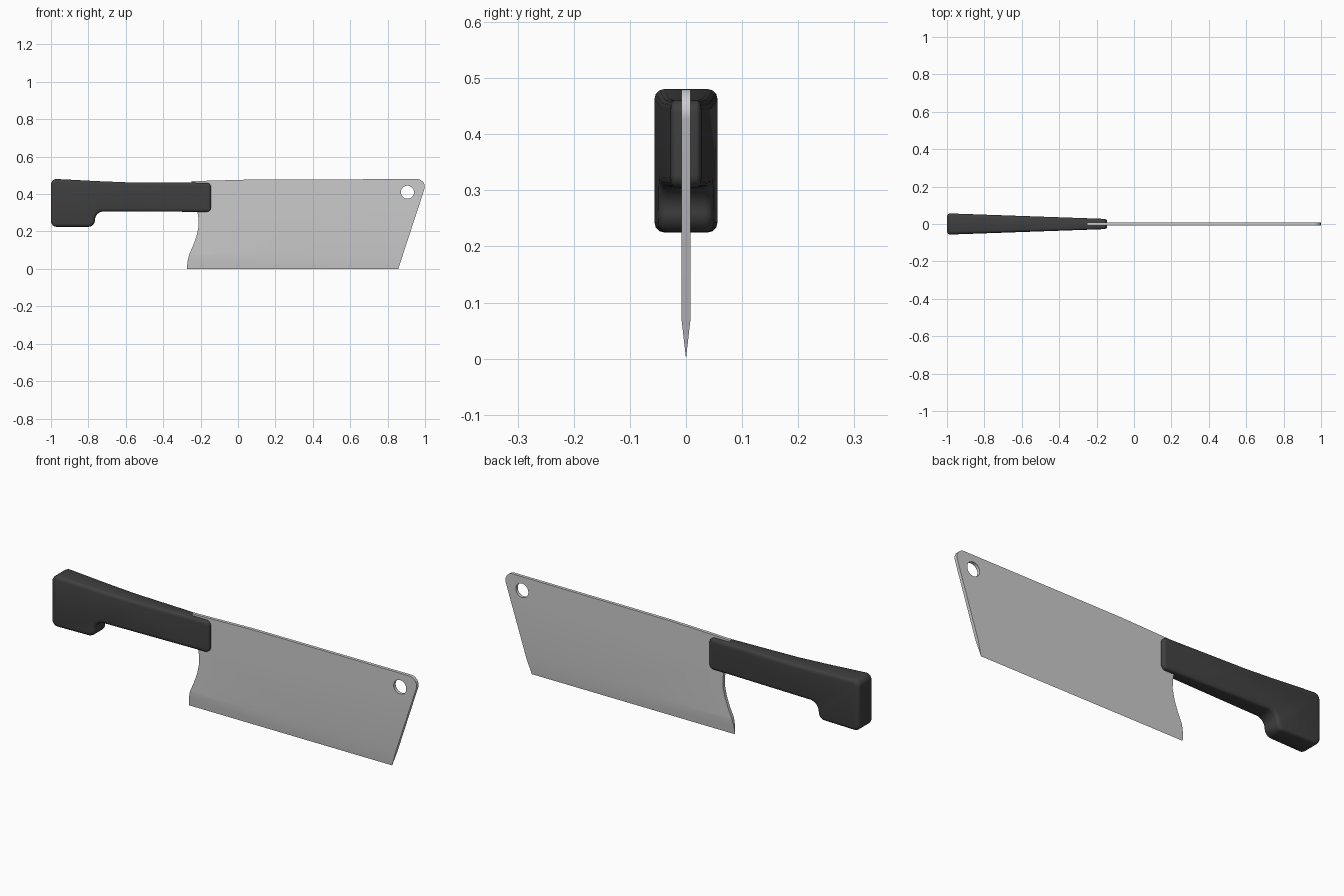
import bpy, bmesh, math
from mathutils import Vector, Matrix

if "Cube" in bpy.data.objects:
    bpy.data.objects.remove(bpy.data.objects["Cube"])


def rounded(corners, steps=6):
    """Outline from (x, z, radius) corners; radius 0 keeps a plain point."""
    out, n = [], len(corners)
    for i, (x, z, r) in enumerate(corners):
        p = Vector((x, z))
        if r == 0:
            out.append(p)
            continue
        a = (Vector(corners[i - 1][:2]) - p).normalized()
        b = (Vector(corners[(i + 1) % n][:2]) - p).normalized()
        half = a.angle(b) / 2
        centre = p + (a + b).normalized() * (r / math.sin(half))
        start = p + a * (r / math.tan(half)) - centre
        end = p + b * (r / math.tan(half)) - centre
        for k in range(steps + 1):
            out.append(centre + start.lerp(end, k / steps).normalized() * r)
    return out


def finish(name, bm, angle):
    bmesh.ops.recalc_face_normals(bm, faces=bm.faces)
    mesh = bpy.data.meshes.new(name)
    bm.to_mesh(mesh)
    bm.free()
    obj = bpy.data.objects.new(name, mesh)
    bpy.context.collection.objects.link(obj)
    bpy.ops.object.select_all(action='DESELECT')
    obj.select_set(True)
    bpy.context.view_layer.objects.active = obj
    bpy.ops.object.shade_smooth_by_angle(angle=math.radians(angle))
    return obj


# Blade: filled outline with a hanging hole, ground to an edge at the bottom
HALF, GRIND = 0.008, 0.07
outline = rounded([
    (-0.273, 0, 0), (0.857, 0, 0), (1.014, 0.48, 0.04), (0.08, 0.478, 0),
    (-0.25, 0.469, 0), (-0.218, 0.31, 0), (-0.211, 0.27, 0), (-0.21, 0.23, 0),
    (-0.222, 0.175, 0), (-0.24, 0.125, 0), (-0.26, 0.08, 0), (-0.27, 0.04, 0)])
hole = [Vector((0.906 + 0.035 * math.cos(t * math.tau / 32),
                0.41 + 0.035 * math.sin(t * math.tau / 32))) for t in range(32)]
curve = bpy.data.curves.new("blade_outline", 'CURVE')
curve.dimensions = '2D'
curve.fill_mode = 'BOTH'
curve.extrude = HALF
for loop in (outline, hole):
    spline = curve.splines.new('POLY')
    spline.points.add(len(loop) - 1)
    for pt, co in zip(spline.points, loop):
        pt.co = (co.x, co.y, 0, 1)
    spline.use_cyclic_u = True
helper = bpy.data.objects.new("blade_outline", curve)
bpy.context.collection.objects.link(helper)
bpy.context.view_layer.update()
flat = bpy.data.meshes.new_from_object(helper)
bpy.data.objects.remove(helper)

bm = bmesh.new()
bm.from_mesh(flat)
bm.transform(Matrix.Rotation(math.pi / 2, 4, 'X'))
bmesh.ops.remove_doubles(bm, verts=bm.verts, dist=1e-5)
bmesh.ops.bisect_plane(bm, geom=bm.verts[:] + bm.edges[:] + bm.faces[:],
                       plane_co=(0, 0, GRIND), plane_no=(0, 0, 1))
for v in bm.verts:
    v.co.y *= max(0.0, min(1.0, v.co.z / GRIND))
bmesh.ops.remove_doubles(bm, verts=bm.verts, dist=1e-5)
finish("blade", bm, 30)

# Handle: hooked profile, rounded rims, tapering in width toward the blade
WIDE, NARROW, BACK, FRONT = 0.057, 0.027, -1.0, -0.145
profile = rounded([
    (BACK, 0.482, 0.03), (-0.9, 0.477, 0), (-0.75, 0.469, 0), (-0.6, 0.463, 0),
    (FRONT, 0.46, 0.022), (FRONT, 0.305, 0.022), (-0.765, 0.307, 0.045),
    (-0.765, 0.225, 0.035), (BACK, 0.225, 0.03)])
bm = bmesh.new()
face = bm.faces.new([bm.verts.new((p.x, -WIDE, p.y)) for p in profile])
ext = bmesh.ops.extrude_face_region(bm, geom=[face], use_keep_orig=True)
bmesh.ops.translate(bm, vec=(0, 2 * WIDE, 0),
                    verts=[g for g in ext["geom"] if isinstance(g, bmesh.types.BMVert)])
rims = [e for e in bm.edges if abs(e.verts[0].co.y - e.verts[1].co.y) < 1e-6]
bmesh.ops.bevel(bm, geom=rims, offset=0.017, segments=3, profile=0.5,
                affect='EDGES', clamp_overlap=False)
for v in bm.verts:
    t = (v.co.x - BACK) / (FRONT - BACK)
    v.co.y *= 1 + t * (NARROW / WIDE - 1)
handle = finish("handle", bm, 35)

black = bpy.data.materials.new("handle_black")
black.diffuse_color = (0.05, 0.05, 0.05, 1)
black.use_nodes = True
black.node_tree.nodes["Principled BSDF"].inputs["Base Color"].default_value = black.diffuse_color
handle.data.materials.append(black)
